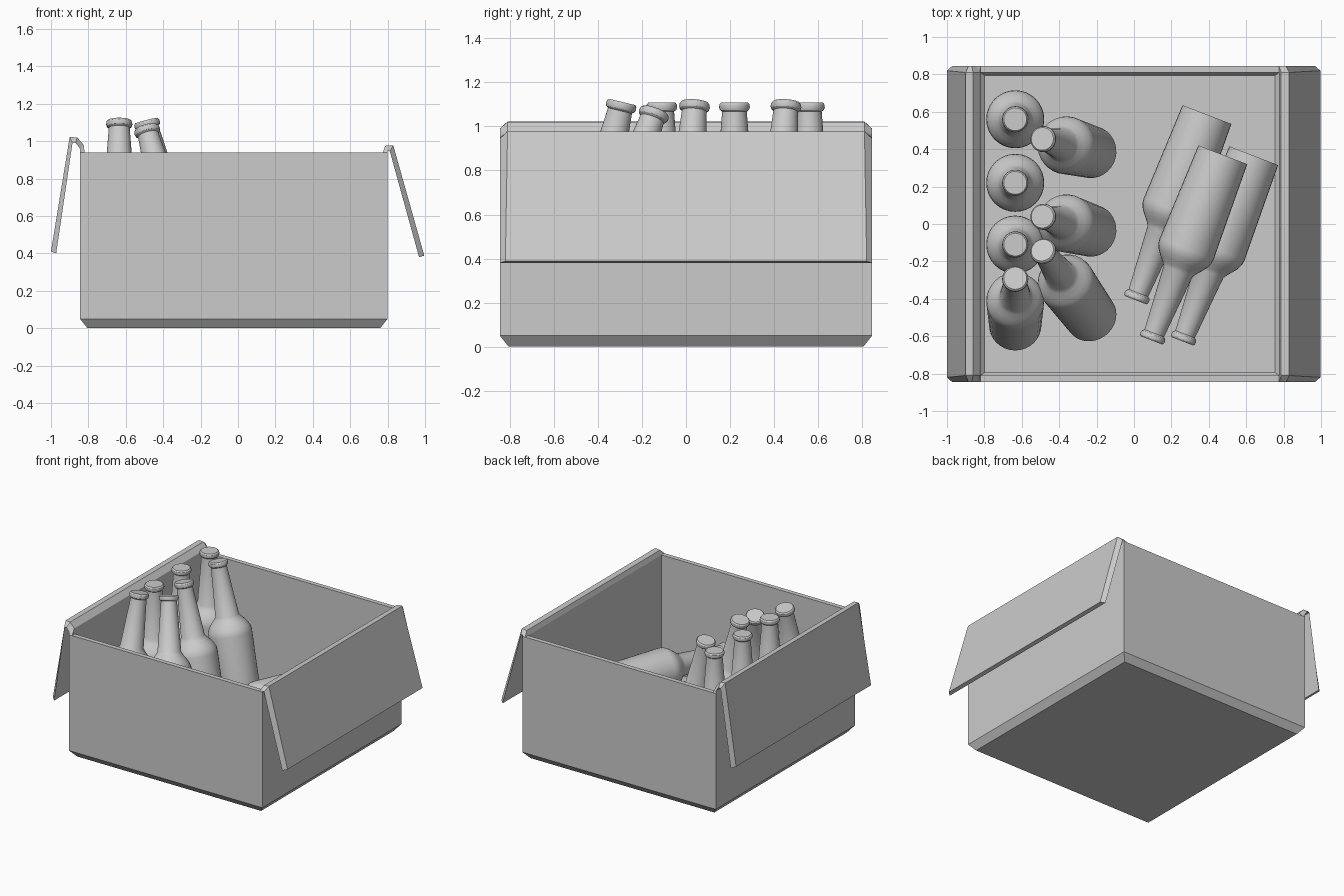
import bpy, bmesh, math
from mathutils import Vector

if "Cube" in bpy.data.objects:
    bpy.data.objects.remove(bpy.data.objects["Cube"])


def link(name, bm, smooth=False):
    bmesh.ops.recalc_face_normals(bm, faces=bm.faces)
    me = bpy.data.meshes.new(name)
    bm.to_mesh(me)
    bm.free()
    ob = bpy.data.objects.new(name, me)
    bpy.context.collection.objects.link(ob)
    if smooth:
        bpy.ops.object.select_all(action='DESELECT')
        ob.select_set(True)
        bpy.context.view_layer.objects.active = ob
        bpy.ops.object.shade_smooth_by_angle(angle=math.radians(32))
    return ob


def loft(bm, rings, caps=True):
    """Join closed rings of points with quads, optionally capping both ends."""
    vs = [[bm.verts.new(p) for p in r] for r in rings]
    n = len(vs[0])
    for a, b in zip(vs, vs[1:]):
        for i in range(n):
            j = (i + 1) % n
            bm.faces.new((a[i], a[j], b[j], b[i]))
    if caps:
        bm.faces.new(vs[0])
        bm.faces.new(vs[-1])


# Carton: outer skin, rim, then inner skin, as inset rectangles
X0, X1, Y = -0.845, 0.80, 0.845


def rect(ix, iy, z):
    return [(X0 + ix, -Y + iy, z), (X1 - ix, -Y + iy, z),
            (X1 - ix, Y - iy, z), (X0 + ix, Y - iy, z)]


bm = bmesh.new()
loft(bm, [rect(.04, .04, 0), rect(0, 0, .05), rect(0, 0, .94),
          rect(.025, .035, .94), rect(.025, .035, .06), rect(.045, .05, .04)])
link("carton", bm)


# Folded-over side flaps: cross-section points are (x, z, half length)
def flap(name, section):
    bm = bmesh.new()
    loft(bm, [[(x, s * h, z) for x, z, h in section] for s in (-1, 1)], caps=False)
    for s in (-1, 1):
        ends = [v for v in bm.verts if v.co.y * s > 0]
        k = len(ends)
        # strip of quads across the thickness
        for i in range(k // 2 - 1):
            bm.faces.new((ends[i], ends[i + 1], ends[k - 2 - i], ends[k - 1 - i]))
    link(name, bm)


flap("right_flap", [(.775, .94, Y), (.787, .975, .81), (.83, .978, .81), (.996, .388, .82),
                    (.968, .38, Y), (.812, .945, Y), (.80, .95, Y), (.80, .94, Y)])
flap("left_flap", [(-.82, .94, Y), (-.825, .98, .81), (-.86, 1.02, .81), (-.90, 1.022, .81),
                   (-1.0, .41, .82), (-.972, .40, Y), (-.885, .99, Y), (-.868, .99, Y),
                   (-.845, .96, Y), (-.845, .94, Y)])

# Bottles: one lathe profile (radius, height), aimed from base to mouth
PROFILE = [(.14, 0), (.155, .54), (.152, .565), (.14, .592), (.12, .62), (.098, .645),
           (.083, .668), (.056, 1.022), (.066, 1.03), (.07, 1.042), (.068, 1.055), (.061, 1.063)]
SIDES, FLOOR, LENGTH = 32, .045, 1.063


def bottle(name, base, direction):
    bm = bmesh.new()
    loft(bm, [[(r * math.cos(2 * math.pi * i / SIDES), r * math.sin(2 * math.pi * i / SIDES), z)
               for i in range(SIDES)] for r, z in PROFILE])
    ob = link(name, bm, True)
    ob.location = base
    ob.rotation_euler = Vector(direction).to_track_quat('Z', 'Y').to_euler()


# Standing and leaning bottles: base x, y then mouth x, y
standing = [(-.635, .56, -.635, .56), (-.635, .22, -.635, .22), (-.635, -.11, -.635, -.11),
            (-.635, -.54, -.635, -.29), (-.23, .385, -.49, .455), (-.23, -.035, -.49, .04),
            (-.23, -.495, -.49, -.14)]
for i, (bx, by, mx, my) in enumerate(standing):
    lean = math.hypot(mx - bx, my - by)
    rise = math.sqrt(LENGTH ** 2 - lean ** 2)
    bottle(f"standing_bottle_{i + 1}", (bx, by, FLOOR + .14 * lean / LENGTH),
           (mx - bx, my - by, rise))

# Lying pile: two on the floor, one resting on top
for i, (x, y, z) in enumerate([(.39, .585, .19), (.64, .365, .19), (.475, .37, .45)]):
    bottle(f"lying_bottle_{i + 1}", (x, y, z), (-.365, -.95, 0))
